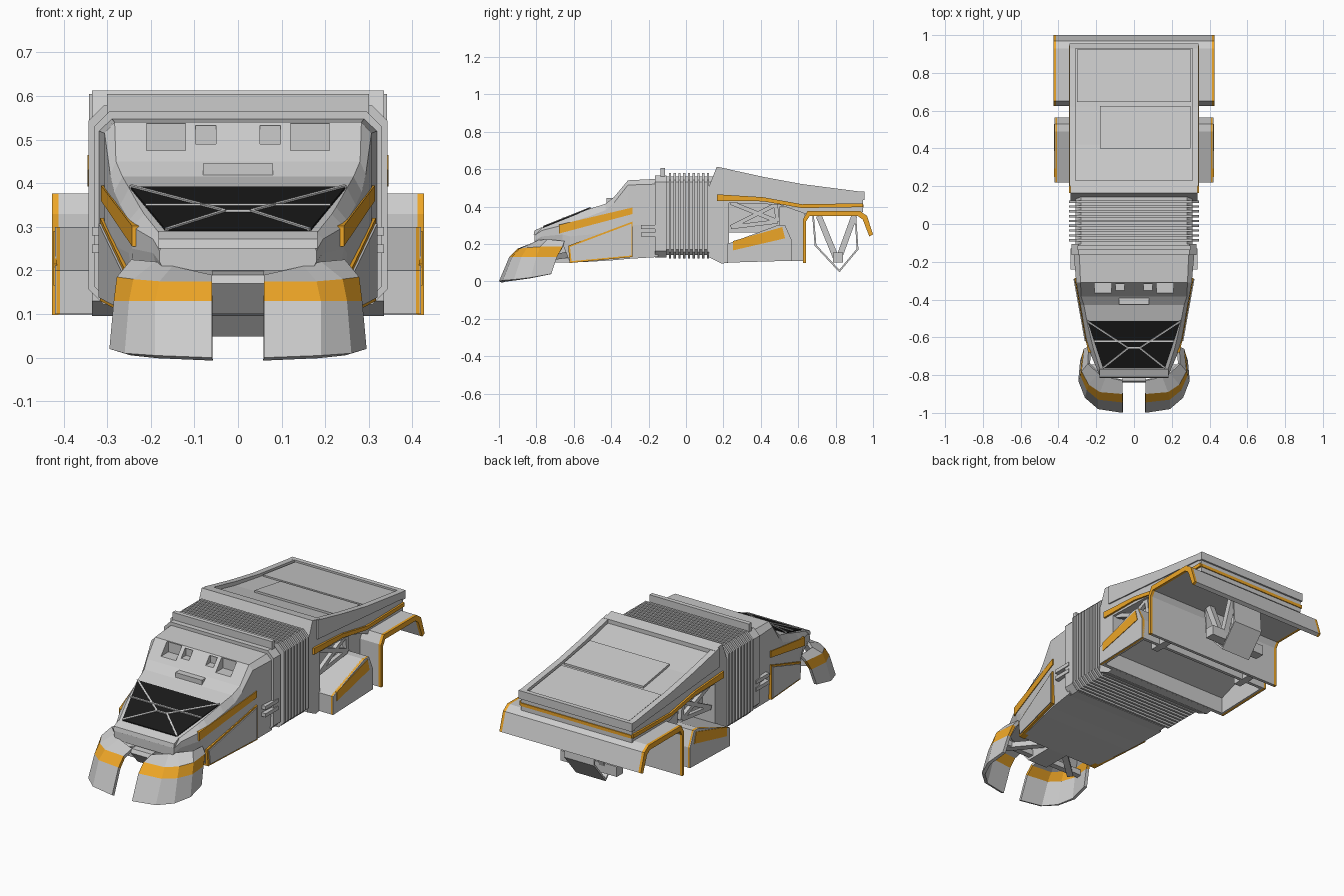
import bpy, bmesh
from mathutils import Vector

if "Cube" in bpy.data.objects:
    bpy.data.objects.remove(bpy.data.objects["Cube"])


def material(name, rgb):
    m = bpy.data.materials.new(name)
    m.diffuse_color = (*rgb, 1)
    m.use_nodes = True
    m.node_tree.nodes["Principled BSDF"].inputs["Base Color"].default_value = m.diffuse_color
    return m


ORANGE = material("orange paint", (0.85, 0.38, 0.02))
BLACK = material("dark glass", (0.01, 0.01, 0.01))


def finish(name, bm, mat=None):
    bmesh.ops.recalc_face_normals(bm, faces=bm.faces)
    me = bpy.data.meshes.new(name)
    bm.to_mesh(me)
    bm.free()
    ob = bpy.data.objects.new(name, me)
    bpy.context.collection.objects.link(ob)
    if mat:
        me.materials.append(mat)
    return ob


def bridge(bm, a, b):
    n = len(a)
    for i in range(n):
        bm.faces.new((a[i], a[(i + 1) % n], b[(i + 1) % n], b[i]))


def prism(name, pts, lo, hi, axis="X", mat=None, both=False, skew=None):
    """Extrude a (y,z) profile along X or an (x,z) profile along Y; both = left and right."""
    bm = bmesh.new()
    for s in ((1, -1) if both else (1,)):
        rings = []
        for d in (lo, hi):
            if axis == "X":
                co = [(s * (d + (skew(p[0]) if skew else 0)), *p) for p in pts]
            else:
                co = [(s * p[0], d, p[1]) for p in pts]
            rings.append([bm.verts.new(c) for c in co])
        bridge(bm, *rings)
        bm.faces.new(rings[0])
        bm.faces.new(rings[1])
    return finish(name, bm, mat)


def box(name, x, y, z, both=False, mat=None):
    return prism(name, [(y[0], z[0]), (y[1], z[0]), (y[1], z[1]), (y[0], z[1])], *x, mat=mat, both=both)


def bars(name, segs, r, mat=None):
    """Square bars between pairs of points, mirrored to both sides."""
    bm = bmesh.new()
    for s in (1, -1):
        for p, q in segs:
            p, q = (Vector((s * v[0], v[1], v[2])) for v in (p, q))
            d = (q - p).normalized()
            u = d.cross(Vector((1, 0, 0)) if abs(d.x) < 0.9 else Vector((0, 0, 1))).normalized()
            w = d.cross(u)
            rings = [[bm.verts.new(c + r * (a * u + b * w)) for a, b in
                      ((1, 1), (-1, 1), (-1, -1), (1, -1))] for c in (p, q)]
            bridge(bm, *rings)
            bm.faces.new(rings[0])
            bm.faces.new(rings[1])
    return finish(name, bm, mat)


def cut(ob, cutter):
    m = ob.modifiers.new("cut", "BOOLEAN")
    m.object, m.operation, m.solver = cutter, "DIFFERENCE", "EXACT"
    cutter.hide_render = True
    cutter.hide_set(True)


def octagon(w, z0, z1, c):
    return [(w, z0 + c), (w, z1 - c), (w - c, z1), (c - w, z1),
            (-w, z1 - c), (-w, z0 + c), (c - w, z0), (w - c, z0)]


# Cabin hull: y, floor z, wall x, belt z, shoulder z, roof edge x, roof z
sections = [(-.81, .20, .18, .22, .245, .17, .262), (-.77, .20, .195, .24, .272, .18, .285),
            (-.66, .20, .243, .25, .30, .215, .329), (-.62, .10, .25, .24, .315, .225, .345),
            (-.51, .105, .27, .25, .35, .25, .389), (-.43, .11, .284, .26, .38, .265, .415),
            (-.385, .113, .293, .28, .42, .28, .45), (-.31, .12, .306, .30, .515, .283, .54),
            (-.15, .13, .32, .30, .52, .29, .548)]
bm = bmesh.new()
rings = []
for y, za, xb, zb, zc, xd, zd in sections:
    half = [(xb - .01, za), (xb, zb), (xb, zc), (xd, zd)]
    rings.append([bm.verts.new((x, y, z)) for x, z in half + [(-x, z) for x, z in half[::-1]]])
for a, b in zip(rings, rings[1:]):
    bridge(bm, a, b)
bm.faces.new(rings[0])
bm.faces.new(rings[-1])
cabin = finish("cabin_hull", bm)
cut(cabin, box("brow_recess_large", (.12, .21), (-.45, -.30), (.475, .537), True))
cut(cabin, box("brow_recess_small", (.05, .097), (-.45, -.31), (.49, .532), True))
box("brow_lamp", (-.08, .08), (-.425, -.37), (.40, .445))
prism("nose_lip", [(-.815, .25), (-.81, .272), (-.77, .29), (-.74, .25)], -.182, .182)

# Windshield with glazing bars
roof = lambda y: .29 + .4 * (y + .77)
bm = bmesh.new()
glass = [(.165, -.762), (.247, -.513), (-.247, -.513), (-.165, -.762)]
top, low = ([bm.verts.new((x, y, roof(y) + d)) for x, y in glass] for d in (0, -.015))
bridge(bm, top, low)
bm.faces.new(top)
bm.faces.new(low)
finish("windshield", bm, BLACK)
P = lambda x, y: (x, y, roof(y))
bars("glazing_bars", [(P(.247, -.513), P(.03, -.655)), (P(.03, -.655), P(.165, -.762)),
                      (P(0, -.655), P(.03, -.655)), (P(0, -.62), P(.212, -.62))], .004)

# Cabin side stripe, framed door, vents
wall = lambda y: .25 + .18 * (y + .62)
prism("cabin_stripe", [(-.68, .255), (-.68, .302), (-.285, .395), (-.285, .36)], -.02, .004,
      mat=ORANGE, both=True, skew=wall)
prism("door_frame", [(-.63, .19), (-.285, .32), (-.285, .13), (-.622, .098)], -.03, .006,
      mat=ORANGE, both=True, skew=wall)
prism("door_panel", [(-.62, .184), (-.292, .308), (-.292, .138), (-.612, .108)], -.03, .011,
      both=True, skew=wall)
for z in (.25, .29):
    box("side_vent", (.30, .335), (-.24, -.13), (z - .01, z + .01), True)

# Cabin rear frame and bellows joint
prism("cabin_rear_frame", octagon(.33, .128, .565, .035), -.165, -.105, "Y")
box("roof_rail", (-.3, .3), (-.137, -.113), (.56, .605))
prism("bellows_core", octagon(.31, .14, .56, .03), -.11, .15, "Y")
rib = prism("bellows_ribs", octagon(.343, .122, .578, .035), -.092, -.080, "Y")
arr = rib.modifiers.new("repeat", "ARRAY")
arr.count, arr.use_relative_offset, arr.use_constant_offset = 9, False, True
arr.constant_offset_displace = (0, .0255, 0)

# Front skids: four levels from bottom to top, each wrapping front to side
levels = [
    [(.06, -1, 0), (.19, -.98, .005), (.26, -.92, .01), (.295, -.83, .02), (.285, -.72, .04)],
    [(.06, -.945, .13), (.19, -.93, .13), (.25, -.88, .13), (.285, -.80, .13), (.275, -.69, .13)],
    [(.06, -.90, .175), (.18, -.89, .175), (.24, -.85, .18), (.278, -.78, .185), (.265, -.66, .185)],
    [(.06, -.83, .19), (.15, -.81, .21), (.19, -.79, .22), (.245, -.74, .225), (.24, -.65, .215)]]
bm = bmesh.new()
grid = [[bm.verts.new(p) for p in row] for row in levels]
for j in range(3):
    for i in range(4):
        f = bm.faces.new((grid[j][i], grid[j][i + 1], grid[j + 1][i + 1], grid[j + 1][i]))
        f.material_index = int(j == 1)
skid = finish("front_skids", bm, material("grey", (.6, .6, .6)))
skid.data.materials.append(ORANGE)
if skid.data.polygons[0].normal.y > 0:
    skid.data.flip_normals()
sol = skid.modifiers.new("shell", "SOLIDIFY")
sol.thickness, sol.offset = .018, -1
mir = skid.modifiers.new("mirror", "MIRROR")
prism("skid_bracket", [(-.83, .19), (-.84, .17), (-.78, .10), (-.62, .10), (-.62, .2)], -.06, .06)
bars("skid_struts", [((0, -.76, .13), (.27, -.76, .13)), ((.06, -.64, .14), (.22, -.78, .12))], .016)

# Rear body: front bulkhead, sloping roof, raised side rails
prism("rear_bulkhead", [(.12, .13), (.12, .50), (.165, .613), (.23, .60), (.23, .10), (.19, .095)], -.335, .335)
prism("rear_roof", [(.2, .585), (.42, .536), (.62, .505), (.945, .462), (.945, .37), (.64, .36), (.5, .41), (.2, .42)],
      -.335, .335)
prism("roof_side_rails", [(.2, .605), (.42, .557), (.62, .52), (.945, .478), (.945, .44), (.2, .5)],
      .31, .342, both=True)
box("roof_rear_bar", (-.342, .342), (.93, .955), (.435, .48))
prism("roof_rear_panel", [(.645, .51), (.925, .473), (.925, .45), (.645, .45)], -.302, .302)
prism("roof_front_panel", [(.40, .552), (.625, .515), (.625, .48), (.40, .48)], -.18, .30)
prism("rear_stripe", [(.165, .43), (.165, .465), (.41, .45), (.62, .412), (.945, .417), (.945, .397),
                      (.62, .392), (.41, .428)], .32, .345, mat=ORANGE, both=True)
box("tail_stripe", (-.335, .335), (.93, .95), (.395, .412), mat=ORANGE)

# Rear body core and open side trusses
prism("rear_core", [(.2, .26), (.64, .26), (.64, .40), (.2, .45)], -.26, .26)
box("rear_core_walls", (.26, .3), (.50, .635), (.11, .40), True)
T = [(.31, .24, .42), (.31, .48, .41), (.31, .49, .32), (.31, .24, .29)]
bars("side_truss", [(T[0], T[2]), (T[3], T[1]), (T[1], T[2]), (T[3], T[2])], .011)

# Middle fender: hollow box with orange rim and triangle
fender = [(.22, .10), (.22, .20), (.49, .30), (.53, .30), (.565, .22), (.565, .11)]
mid = prism("middle_fender", fender, -.408, .408)
cut(mid, prism("fender_hollow", [(.24, .05), (.24, .19), (.49, .28), (.52, .28), (.548, .21), (.548, .05)],
               -.395, .395))
prism("middle_fender_rim", fender, .404, .416, mat=ORANGE, both=True)
prism("middle_fender_cheek", fender, .416, .42, both=True)
prism("fender_triangle", [(.25, .165), (.25, .215), (.515, .29), (.53, .23)], .415, .423, mat=ORANGE, both=True)

# Rear arch: bent shell spanning the full width, with orange ends
arch = [(.625, .098), (.625, .33), (.65, .376), (.93, .376), (.968, .35), (1, .25), (.98, .24),
        (.945, .33), (.92, .348), (.66, .348), (.642, .32), (.642, .098)]
prism("rear_arch", arch, -.412, .412)
prism("rear_arch_rim", arch, .412, .427, mat=ORANGE, both=True)

# Rear undercarriage: bent guard, V struts, axle
prism("rear_guard", [(.675, .35), (.688, .19), (.82, .048), (.922, .17), (.91, .35), (.902, .35),
                     (.912, .173), (.82, .062), (.697, .194), (.684, .35)], -.09, .09)
bars("rear_struts", [((.08, .71, .35), (.08, .80, .13)), ((.08, .90, .35), (.08, .82, .13))], .016)
box("rear_axle", (-.17, .17), (.785, .84), (.10, .155))
